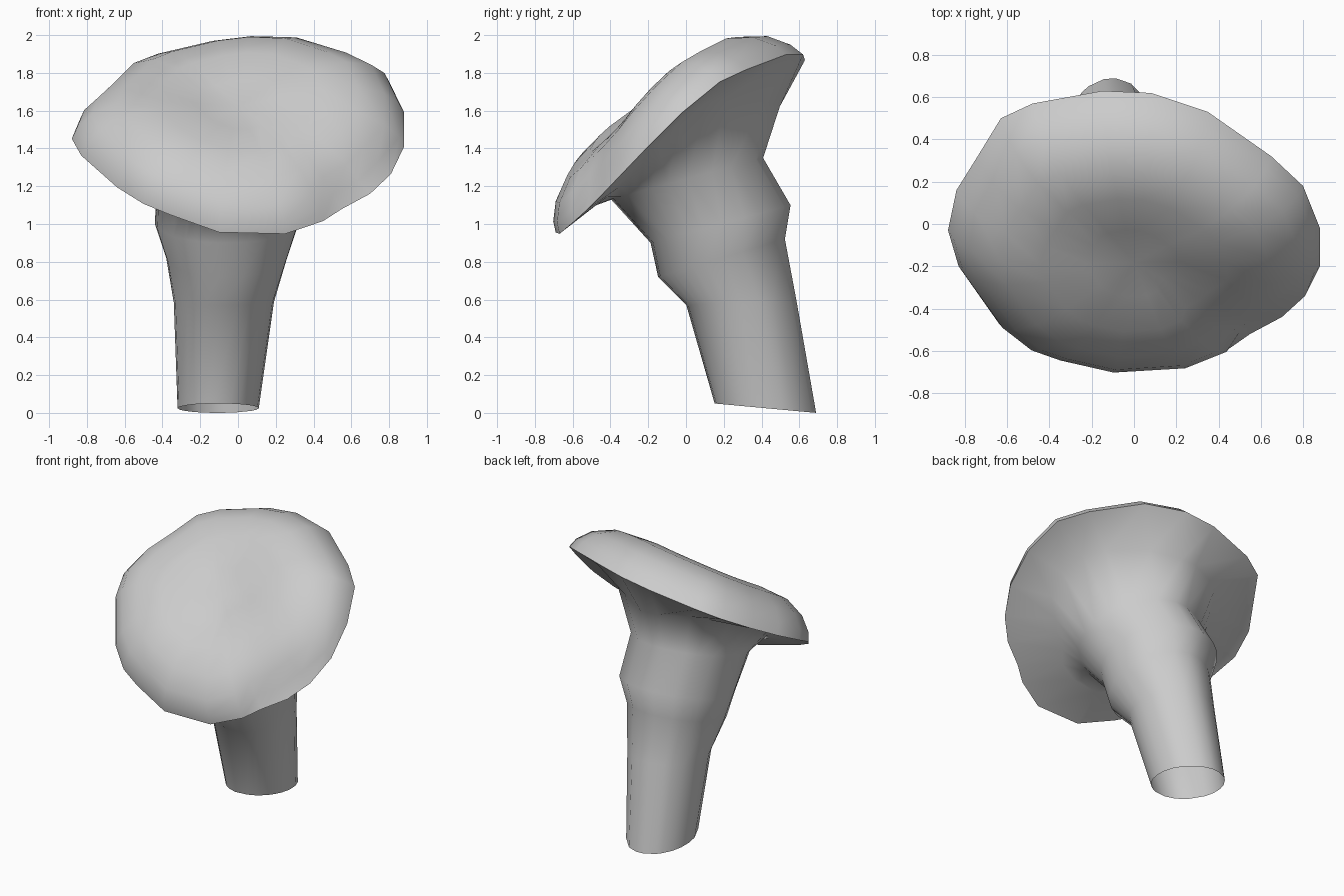
import bpy, bmesh, math
from mathutils import Vector

default_cube = bpy.data.objects.get("Cube")
if default_cube:
    bpy.data.objects.remove(default_cube, do_unlink=True)


def make_material(name, value):
    material = bpy.data.materials.new(name)
    colour = (value, value, value, 1.0)
    material.diffuse_color = colour
    material.use_nodes = True
    shader = material.node_tree.nodes["Principled BSDF"]
    shader.inputs["Base Color"].default_value = colour
    shader.inputs["Roughness"].default_value = 0.8
    return material


# Irregular cap outline, counterclockwise from the model's left side
outline = [(.88, -.2), (.88, -.02), (.8, .18), (.65, .32), (.35, .53), (.08, .62),
           (-.15, .63), (-.48, .57), (-.63, .5), (-.74, .32), (-.84, .16),
           (-.88, -.03), (-.83, -.2), (-.64, -.47), (-.5, -.58), (-.36, -.63),
           (-.1, -.69), (.25, -.67), (.45, -.59), (.55, -.52), (.7, -.44), (.81, -.34)]
cap_center = Vector((0, -.03, 1.41))
cap_normal = Vector((0, -.58, .81))


def rim_point(x, y):
    """Lift an outline point onto the tilted rim, which is warped on both sides."""
    if x > 0:
        warp = .24 * x * min(1, 1.3 * (y + .65))
    else:
        warp = -x * (.04 - .25 * y)
    return Vector((x, y, cap_center.z + .72 * (y - cap_center.y) + warp))


rim = [rim_point(x, y) for x, y in outline]
angles = [math.atan2((p.y - cap_center.y) / .66, p.x / .88) for p in rim]


def cap_ring(scale, height):
    """Shrink the rim towards the cap centre and raise it, more at the back."""
    ring = []
    for p in rim:
        # Dent behind the front left edge
        dented = scale < 1 and p.x > .5 and p.y < -.3
        offset = (p - cap_center) * (scale - .06 if dented else scale)
        lift = height * (1 + .3 * offset.y - .1 * max(offset.x, 0))
        ring.append(cap_center + offset + cap_normal * lift)
    return ring


def stem_ring(front, back, x_min, x_max):
    """Tilted ellipse through a front and a back point given as (y, z)."""
    front, back = Vector((0, *front)), Vector((0, *back))
    center = (front + back) / 2 + Vector(((x_min + x_max) / 2, 0, 0))
    across = Vector(((x_max - x_min) / 2, 0, 0))
    along = (back - front) / 2
    return [center + across * math.cos(a) + along * math.sin(a) for a in angles]


def flare_ring():
    """Stem-like at front and back, hollowed up into the cap at the sides."""
    stem = stem_ring((-.49, 1.09), (.51, 1.61), -.54, .46)
    hollow = cap_ring(.66, .02)
    return [s.lerp(h, abs(math.cos(a))) for s, h, a in zip(stem, hollow, angles)]


def loft(name, rings, material, tip=None):
    bm = bmesh.new()
    loops = [[bm.verts.new(p) for p in ring] for ring in rings]
    count = len(angles)
    for lower, upper in zip(loops, loops[1:]):
        for i in range(count):
            j = (i + 1) % count
            bm.faces.new((lower[i], lower[j], upper[j], upper[i]))
    if tip:
        top = bm.verts.new(tip)
        for i in range(count):
            bm.faces.new((loops[-1][i], loops[-1][(i + 1) % count], top))
    mesh = bpy.data.meshes.new(name)
    bm.to_mesh(mesh)
    bm.free()
    mesh.materials.append(material)
    obj = bpy.data.objects.new(name, mesh)
    bpy.context.collection.objects.link(obj)
    bpy.ops.object.select_all(action="DESELECT")
    obj.select_set(True)
    bpy.context.view_layer.objects.active = obj
    bpy.ops.object.shade_smooth_by_angle(angle=math.radians(75))
    return obj


grey = make_material("plain grey", .6)

# Open-ended stem with a swollen collar, flaring into the underside of the cap
stem_rings = [
    stem_ring((.15, .05), (.69, 0), -.32, .11),
    stem_ring((0, .57), (.585, .6), -.34, .19),
    stem_ring((-.15, .72), (.525, .92), -.38, .26),
    stem_ring((-.19, .9), (.555, 1.1), -.44, .32),
    stem_ring((-.4, 1.13), (.41, 1.35), -.43, .34),
    flare_ring(),
    rim,
]
loft("stem_and_underside", stem_rings, grey)

# Rounded cap with a broad dished middle
cap_profile = [(1, 0), (.97, .07), (.88, .165), (.72, .25), (.5, .285), (.25, .27)]
loft("cap", [cap_ring(s, h) for s, h in cap_profile], grey,
     cap_center + cap_normal * .26)
